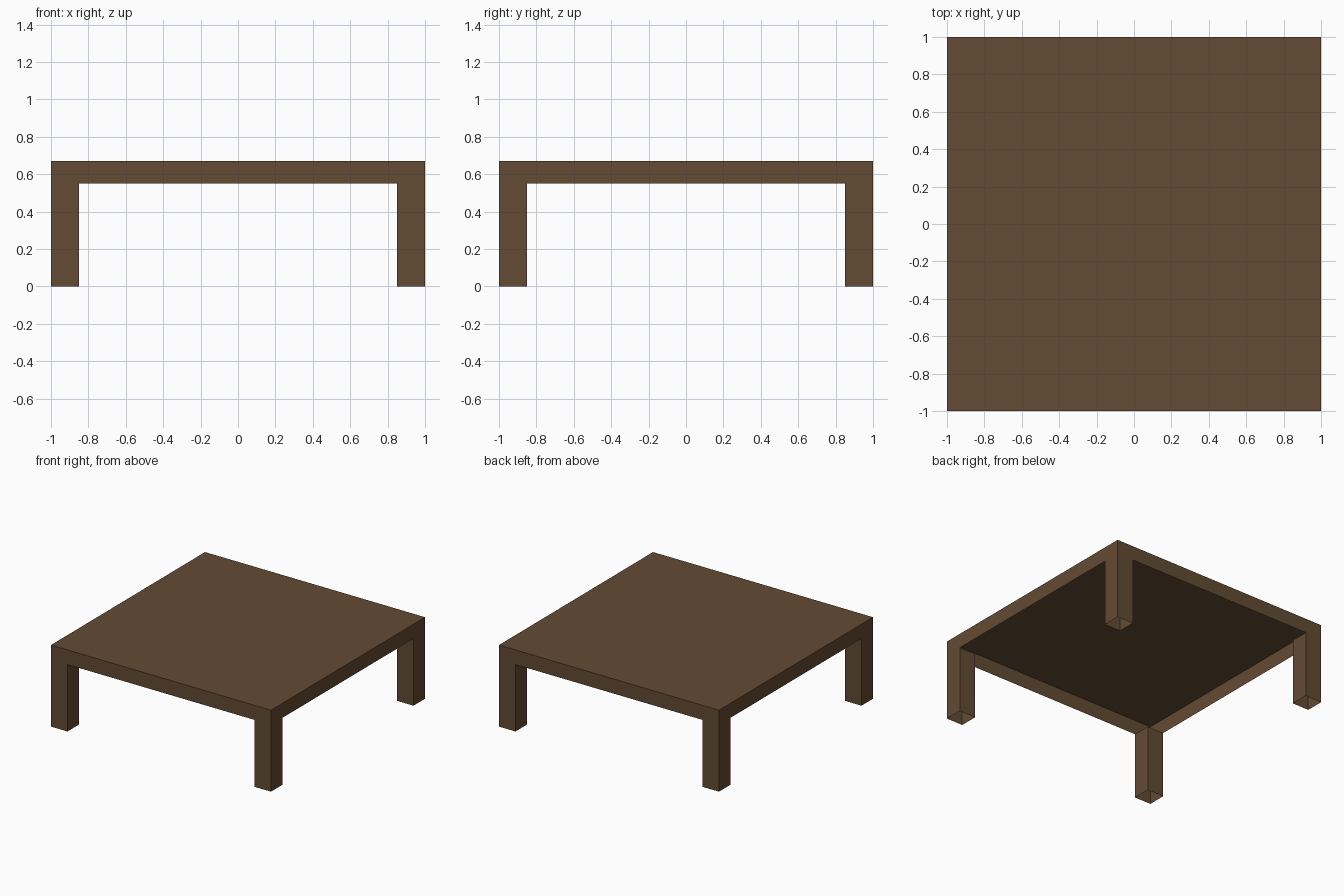
import bpy, bmesh
from mathutils import Matrix, Vector

if "Cube" in bpy.data.objects:
    bpy.data.objects.remove(bpy.data.objects["Cube"])

wood = bpy.data.materials.new("dark_wood")
wood.diffuse_color = (0.125, 0.069, 0.033, 1)
wood.use_nodes = True
wood.node_tree.nodes["Principled BSDF"].inputs["Base Color"].default_value = wood.diffuse_color

HALF, HEIGHT, APRON, LEG = 1.0, 0.67, 0.55, 0.15


def shell(name, center, size, drop):
    """Box whose faces pointing along any direction in drop are left open."""
    bm = bmesh.new()
    mat = Matrix.Translation(center) @ Matrix.Diagonal((*size, 1))
    bmesh.ops.create_cube(bm, size=1, matrix=mat)
    bm.normal_update()
    gone = [f for f in bm.faces if any(f.normal.dot(Vector(d)) > 0.9 for d in drop)]
    bmesh.ops.delete(bm, geom=gone, context='FACES')
    me = bpy.data.meshes.new(name)
    bm.to_mesh(me)
    bm.free()
    me.materials.append(wood)
    ob = bpy.data.objects.new(name, me)
    bpy.context.collection.objects.link(ob)


# Table top with its apron, open underneath
shell("table_top", (0, 0, (HEIGHT + APRON) / 2),
      (2 * HALF, 2 * HALF, HEIGHT - APRON), [(0, 0, -1)])

# Four hollow corner legs, open at both ends
c = HALF - LEG / 2
for sy, row in ((-1, "front"), (1, "back")):
    for sx, side in ((-1, "left"), (1, "right")):
        shell(f"{row}_{side}_leg", (sx * c, sy * c, APRON / 2),
              (LEG, LEG, APRON), [(0, 0, -1), (0, 0, 1)])
